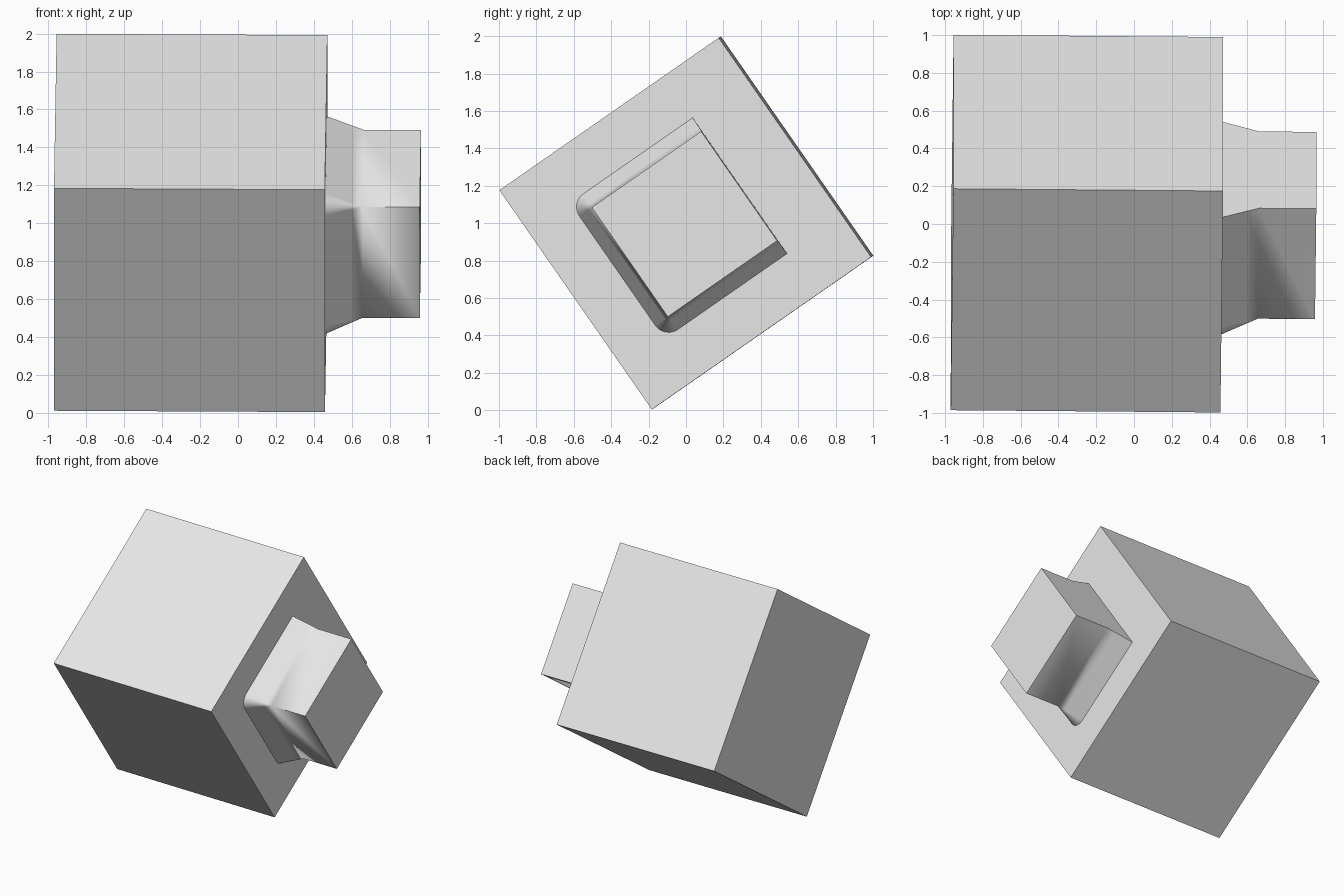
import bpy
import bmesh
import math
from mathutils import Matrix, Vector

cube = bpy.data.objects.get("Cube")
if cube:
    bpy.data.objects.remove(cube, do_unlink=True)

grey = bpy.data.materials.new("light_grey")
grey.diffuse_color = (0.8, 0.8, 0.8, 1)
grey.use_nodes = True
grey.node_tree.nodes["Principled BSDF"].inputs["Base Color"].default_value = (0.8, 0.8, 0.8, 1)

# Shared frame: long axis almost along x, cross-section turned about it
axis = Vector((1, -0.0084, -0.005)).normalized()
angle = math.radians(34.8)
side = Vector((0, math.cos(angle), math.sin(angle)))
side = (side - axis * side.dot(axis)).normalized()
up = axis.cross(side)
frame = Matrix((axis, side, up)).transposed().to_4x4()
frame.translation = (0.465, -0.004, 0.998)


def finish(name, bm):
    bmesh.ops.recalc_face_normals(bm, faces=bm.faces)
    mesh = bpy.data.meshes.new(name)
    bm.to_mesh(mesh)
    bm.free()
    mesh.materials.append(grey)
    obj = bpy.data.objects.new(name, mesh)
    obj.matrix_world = frame
    bpy.context.collection.objects.link(obj)
    return obj


# Main body: a plain cube whose end face lies on the frame origin
SIZE = 1.428
bm = bmesh.new()
bmesh.ops.create_cube(bm, size=SIZE, matrix=Matrix.Translation((-SIZE / 2, 0, 0)))
finish("main_block", bm)

# Neck: square stub, flared on three sides with rounded flare corners
HALF = 0.356
SEGMENTS = 6


def section(flare):
    """Outline of the stub grown by flare on all sides but the +side one."""
    pts = [(HALF, HALF + flare)]
    for corner, start in ((1, 90), (-1, 180)):
        for i in range(SEGMENTS + 1):
            a = math.radians(start + 90 * i / SEGMENTS)
            pts.append((-HALF + flare * math.cos(a), corner * HALF + flare * math.sin(a)))
    pts.append((HALF, -HALF - flare))
    return pts


bm = bmesh.new()
rings = [[bm.verts.new((x, y, z)) for y, z in section(flare)]
         for x, flare in ((0.0, 0.086), (0.14, 0.024), (0.195, 0.0), (0.497, 0.0))]
for lower, upper in zip(rings, rings[1:]):
    for i in range(len(lower)):
        j = (i + 1) % len(lower)
        bm.faces.new((lower[i], lower[j], upper[j], upper[i]))
bm.faces.new(rings[0])
bm.faces.new(rings[-1])
bmesh.ops.remove_doubles(bm, verts=bm.verts, dist=0.0001)
neck = finish("flared_neck", bm)

bpy.ops.object.select_all(action='DESELECT')
neck.select_set(True)
bpy.context.view_layer.objects.active = neck
bpy.ops.object.shade_smooth_by_angle(angle=math.radians(30))
weighted = neck.modifiers.new("weighted_normals", 'WEIGHTED_NORMAL')
weighted.keep_sharp = True
